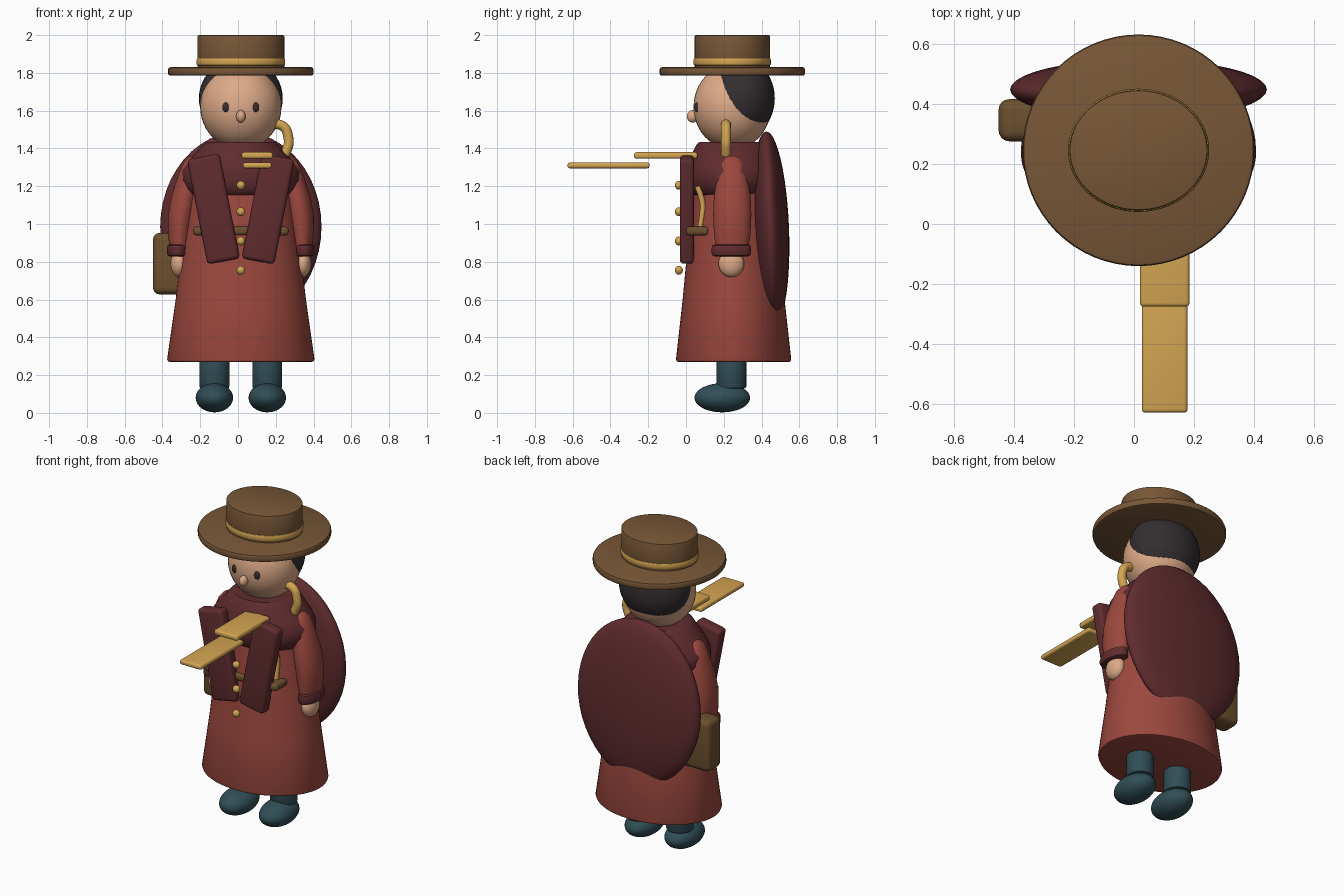
import bpy, bmesh, math
from mathutils import Matrix, Vector

cube = bpy.data.objects.get("Cube")
if cube:
    bpy.data.objects.remove(cube, do_unlink=True)

CX, CY = 0.015, 0.245  # body axis


def material(name, *rgb):
    lin = [((c / 255 + 0.055) / 1.055) ** 2.4 for c in rgb] + [1]
    m = bpy.data.materials.new(name)
    m.use_nodes = True
    m.diffuse_color = lin
    bsdf = next(n for n in m.node_tree.nodes if n.type == 'BSDF_PRINCIPLED')
    bsdf.inputs["Base Color"].default_value = lin
    bsdf.inputs["Roughness"].default_value = 0.7
    return m


RED = material("brick red cloth", 156, 72, 62)
MAROON = material("maroon cloth", 96, 44, 47)
SKIN = material("skin", 222, 170, 136)
HAIR = material("dark hair", 52, 46, 48)
HAT = material("hat brown", 120, 87, 55)
LEATHER = material("bag leather", 108, 80, 46)
GOLD = material("brass gold", 212, 165, 82)
TEAL = material("teal boots", 48, 78, 86)


def finish(name, bm, mat):
    bmesh.ops.recalc_face_normals(bm, faces=bm.faces)
    mesh = bpy.data.meshes.new(name)
    bm.to_mesh(mesh)
    bm.free()
    ob = bpy.data.objects.new(name, mesh)
    bpy.context.collection.objects.link(ob)
    mesh.materials.append(mat)
    bpy.ops.object.select_all(action='DESELECT')
    ob.select_set(True)
    bpy.context.view_layer.objects.active = ob
    bpy.ops.object.shade_smooth_by_angle(angle=math.radians(40))
    return ob


def ball(name, mat, centre, radii, tilt=0):
    bm = bmesh.new()
    bmesh.ops.create_uvsphere(bm, u_segments=40, v_segments=24, radius=1)
    bm.transform(Matrix.Translation(centre) @ Matrix.Rotation(tilt, 4, 'X')
                 @ Matrix.Diagonal((*radii, 1)))
    return finish(name, bm, mat)


def box(name, mat, centre, size, bevel, turn=0):
    bm = bmesh.new()
    bmesh.ops.create_cube(bm, size=1)
    bm.transform(Matrix.Diagonal((*size, 1)))
    bmesh.ops.bevel(bm, geom=bm.edges[:], offset=bevel, segments=4,
                    profile=0.5, affect='EDGES')
    bm.transform(Matrix.Translation(centre) @ Matrix.Rotation(turn, 4, 'Y'))
    return finish(name, bm, mat)


def loft(name, mat, rings, segments=64):
    """Skin elliptical rings given as (x, y, z, x radius, y radius)."""
    bm = bmesh.new()
    loops = []
    for x, y, z, rx, ry in rings:
        angles = [math.tau * i / segments for i in range(segments)]
        loops.append([bm.verts.new((x + rx * math.cos(a), y + ry * math.sin(a), z))
                      for a in angles])
    for a, b in zip(loops, loops[1:]):
        for i in range(segments):
            j = (i + 1) % segments
            bm.faces.new((a[i], a[j], b[j], b[i]))
    bm.faces.new(loops[0])
    bm.faces.new(loops[-1])
    return finish(name, bm, mat)


def drum(name, mat, x, y, low, high, rx, ry, edge=0.01):
    """Upright elliptical cylinder with a softened rim."""
    k = edge * 0.3
    steps = [(low, edge), (low + k, k), (low + edge, 0),
             (high - edge, 0), (high - k, k), (high, edge)]
    return loft(name, mat, [(x, y, z, rx - d, ry - d) for z, d in steps])


def tube(name, mat, points, radius):
    curve = bpy.data.curves.new(name, 'CURVE')
    curve.dimensions = '3D'
    curve.bevel_depth = radius
    curve.bevel_resolution = 4
    curve.use_fill_caps = True
    spline = curve.splines.new('NURBS')
    spline.points.add(len(points) - 1)
    for p, co in zip(spline.points, points):
        p.co = (*co, 1)
    spline.use_endpoint_u = True
    spline.order_u = 3
    ob = bpy.data.objects.new(name, curve)
    bpy.context.collection.objects.link(ob)
    curve.materials.append(mat)
    return ob


# Hat
drum("hat_brim", HAT, CX, CY, 1.785, 1.83, 0.385, 0.385, 0.012)
drum("hat_crown", HAT, CX, CY, 1.81, 2.0, 0.23, 0.2, 0.008)
drum("hat_band", GOLD, CX, CY, 1.838, 1.878, 0.235, 0.205)

# Head
ball("head", SKIN, (CX, CY, 1.62), (0.215, 0.205, 0.225))
ball("hair", HAIR, (CX, 0.29, 1.665), (0.222, 0.18, 0.215))
ball("nose", SKIN, (CX, 0.035, 1.57), (0.025, 0.03, 0.033))
for side, s in (("right", -1), ("left", 1)):
    ball(side + "_eye", HAIR, (CX + s * 0.078, 0.058, 1.618), (0.019, 0.012, 0.026))

# Coat and shoulder cape
loft("coat", RED, [(CX, 0.252, z, r, r * 0.782) for z, r in (
    (0.27, 0.375), (0.273, 0.385), (0.285, 0.39), (0.6, 0.345),
    (0.95, 0.303), (1.3, 0.255))])
loft("shoulder_cape", MAROON, [(CX, CY, z, rx, ry) for z, rx, ry in (
    (1.14, 0.22, 0.17), (1.15, 0.265, 0.205), (1.18, 0.3, 0.228),
    (1.23, 0.322, 0.24), (1.28, 0.318, 0.24), (1.33, 0.285, 0.23),
    (1.38, 0.235, 0.21), (1.42, 0.2, 0.19), (1.435, 0.18, 0.175))])
ball("back_cloak", MAROON, (CX, 0.447, 0.985), (0.427, 0.098, 0.505), math.radians(2.5))

# Front panels, arms and legs
for side, s in (("right", -1), ("left", 1)):
    x = CX + s * 0.145
    box(side + "_front_panel", MAROON, (x, 0.005, 1.08), (0.175, 0.076, 0.566), 0.022,
        s * math.radians(11))
    loft(side + "_sleeve", RED, [(CX + s * dx, CY, z, rx, ry) for z, dx, rx, ry in (
        (1.36, 0.255, 0.01, 0.015), (1.35, 0.257, 0.025, 0.04),
        (1.32, 0.262, 0.045, 0.062), (1.25, 0.275, 0.06, 0.08),
        (1.15, 0.297, 0.07, 0.097), (1.05, 0.315, 0.071, 0.101),
        (0.95, 0.324, 0.063, 0.097), (0.86, 0.325, 0.05, 0.085))])
    drum(side + "_cuff", MAROON, CX + s * 0.335, CY - 0.005, 0.828, 0.892,
         0.056, 0.104, 0.016)
    ball(side + "_hand", SKIN, (CX + s * 0.327, 0.24, 0.79), (0.045, 0.068, 0.072))
    leg = CX + s * 0.14
    drum(side + "_leg", TEAL, leg, 0.24, 0.13, 0.32, 0.079, 0.079)
    ball(side + "_boot", TEAL, (leg, 0.192, 0.08), (0.099, 0.147, 0.077))

# Belt, buttons and satchel
box("belt", LEATHER, (CX, 0.06, 0.963), (0.508, 0.12, 0.046), 0.018)
for i, z in enumerate((1.205, 1.065, 0.91, 0.755)):
    ball(f"button_{i + 1}", GOLD, (CX, -0.038, z), (0.023, 0.021, 0.023))
box("satchel", LEATHER, (-0.35, 0.345, 0.79), (0.2, 0.14, 0.325), 0.035)

# Brass instrument: two slides and two curved pipes
box("upper_slide", GOLD, (0.102, -0.107, 1.363), (0.165, 0.335, 0.034), 0.012)
box("lower_slide", GOLD, (0.102, -0.41, 1.31), (0.152, 0.435, 0.03), 0.012)
tube("shoulder_pipe", GOLD, [Vector((x, 0.212, z)) for x, z in (
    (0.195, 1.53), (0.25, 1.525), (0.27, 1.45), (0.268, 1.41), (0.245, 1.36))], 0.026)
tube("side_cord", GOLD, [Vector((0.215, y, z)) for y, z in (
    (0.06, 1.2), (0.088, 1.13), (0.09, 1.06), (0.075, 0.98))], 0.015)
